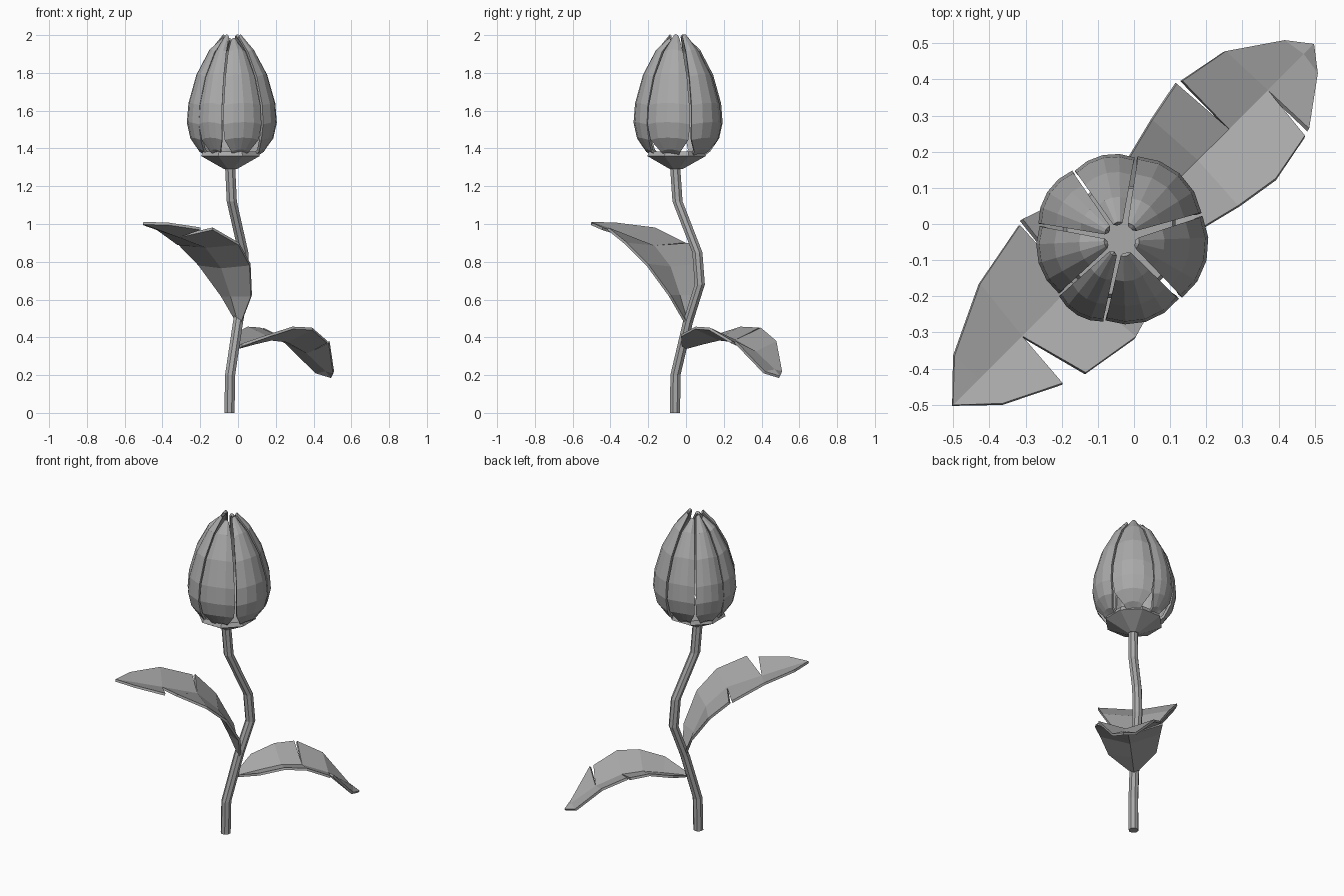
import bpy, bmesh
from math import sin, cos, radians
from mathutils import Vector

if "Cube" in bpy.data.objects:
    bpy.data.objects.remove(bpy.data.objects["Cube"], do_unlink=True)

grey = bpy.data.materials.new("plain_grey")
grey.use_nodes = True
COLOUR = (0.4, 0.4, 0.4, 1)
grey.diffuse_color = COLOUR
grey.node_tree.nodes["Principled BSDF"].inputs["Base Color"].default_value = COLOUR

CENTRE = Vector((-0.035, -0.042, 0))


def finish(name, bm, thickness=0):
    bmesh.ops.recalc_face_normals(bm, faces=bm.faces)
    mesh = bpy.data.meshes.new(name)
    bm.to_mesh(mesh)
    bm.free()
    mesh.materials.append(grey)
    obj = bpy.data.objects.new(name, mesh)
    bpy.context.collection.objects.link(obj)
    if thickness:
        mod = obj.modifiers.new("thickness", "SOLIDIFY")
        mod.thickness = thickness
        mod.offset = 0
    return obj


def loft(name, rings, sides, caps=True):
    """Skin horizontal rings given as (x, y, z, radius)."""
    bm = bmesh.new()
    loops = []
    for x, y, z, r in rings:
        angles = [radians(360 * (i + 0.5) / sides) for i in range(sides)]
        loops.append([bm.verts.new((x + r * cos(a), y + r * sin(a), z)) for a in angles])
    for low, high in zip(loops, loops[1:]):
        for i in range(sides):
            j = (i + 1) % sides
            bm.faces.new((low[i], low[j], high[j], high[i]))
    if caps:
        bm.faces.new(loops[0])
        bm.faces.new(loops[-1])
    return finish(name, bm)


def petal(name, start, end, tip_z, scale):
    """Curved shell between two angles, pinched at the base and the tip."""
    profile = [(0.13, 1.37, 0.45), (0.175, 1.40, 0.6), (0.218, 1.46, 0.93),
               (0.236, 1.54, 0.97), (0.228, 1.64, 0.95), (0.185, 1.79, 0.93),
               (0.115, 1.92, 0.85), (0.045, tip_z, 0.5)]
    bm = bmesh.new()
    rows = []
    for r, z, width in profile:
        row = []
        for t in (-1, -0.5, 0, 0.5, 1):
            a = radians((start + end) / 2 + t * width * (end - start) / 2)
            rr = r * scale * (1.0 - 0.04 * t * t)
            row.append(bm.verts.new(CENTRE + Vector((rr * cos(a), rr * sin(a), z - 0.012 * t * t))))
        rows.append(row)
    for low, high in zip(rows, rows[1:]):
        for i in range(4):
            bm.faces.new((low[i], low[i + 1], high[i + 1], high[i]))
    return finish(name, bm, 0.014)


def leaf(name, direction, rows, slits):
    """Folded leaf; rows hold (mid distance, mid z, edge distance, edge z, half width)."""
    along = Vector((direction, direction, 0)).normalized()
    across = Vector((-1, 1, 0)).normalized()
    bm = bmesh.new()
    mids = [bm.verts.new(along * u + Vector((0, 0, z))) for u, z, _, _, _ in rows]
    for side in (1, -1):
        before, after = [], []
        for i, (_, _, u, z, w) in enumerate(rows):
            gap = slits.get((side, i), 0)
            spots = [along * (u + s * gap / 2) + across * side * w * (1 - s * gap)
                     + Vector((0, 0, z)) for s in (-1, 1)]
            before.append(bm.verts.new(spots[0]))
            after.append(bm.verts.new(spots[1]) if gap else before[-1])
        for i in range(len(rows) - 1):
            bm.faces.new((mids[i], mids[i + 1], before[i + 1], after[i]))
        # Close the tip
    bmesh.ops.remove_doubles(bm, verts=bm.verts, dist=0.002)
    return finish(name, bm, 0.014)


# Bent stem
path = [(-0.045, -0.058, 0), (-0.042, -0.056, 0.2), (0.0, 0.01, 0.48), (0.035, 0.073, 0.68),
        (0.028, 0.06, 0.85), (-0.033, -0.045, 1.12), (-0.042, -0.058, 1.31)]
loft("stem", [(x, y, z, 0.029) for x, y, z in path], 8)

# Cup under the flower
loft("flower_cup", [(-0.04, -0.052, 1.29, 0.035), (-0.04, -0.05, 1.36, 0.168),
                    (-0.04, -0.048, 1.385, 0.158)], 8)

# Ring of petals
bounds = [17, 80, 125, 170, 222, 258, 315, 377]
for n, (a, b) in enumerate(zip(bounds, bounds[1:])):
    petal(f"petal_{n + 1}", a, b, 2.0 - 0.02 * (n % 2), 1.0 - 0.02 * (n % 2))

# Drooping lower leaf
leaf("lower_leaf", 1,
     [(0, 0.345, 0, 0.36, 0.03), (0.13, 0.37, 0.1, 0.41, 0.135),
      (0.25, 0.39, 0.24, 0.45, 0.17), (0.37, 0.38, 0.365, 0.445, 0.19),
      (0.52, 0.32, 0.515, 0.375, 0.16), (0.66, 0.225, 0.65, 0.215, 0.065),
      (0.70, 0.19, 0.70, 0.19, 0)],
     {(1, 3): 0.015, (-1, 4): 0.02})

# Rising upper leaf
leaf("upper_leaf", -1,
     [(-0.01, 0.47, -0.01, 0.48, 0.015), (0.05, 0.62, 0.01, 0.62, 0.11),
      (0.12, 0.77, 0.1, 0.785, 0.19), (0.24, 0.88, 0.22, 0.895, 0.225),
      (0.44, 0.935, 0.42, 0.975, 0.185), (0.61, 0.98, 0.61, 1.0, 0.095),
      (0.71, 1.005, 0.71, 1.005, 0)],
     {(1, 3): 0.015, (-1, 4): 0.065})
